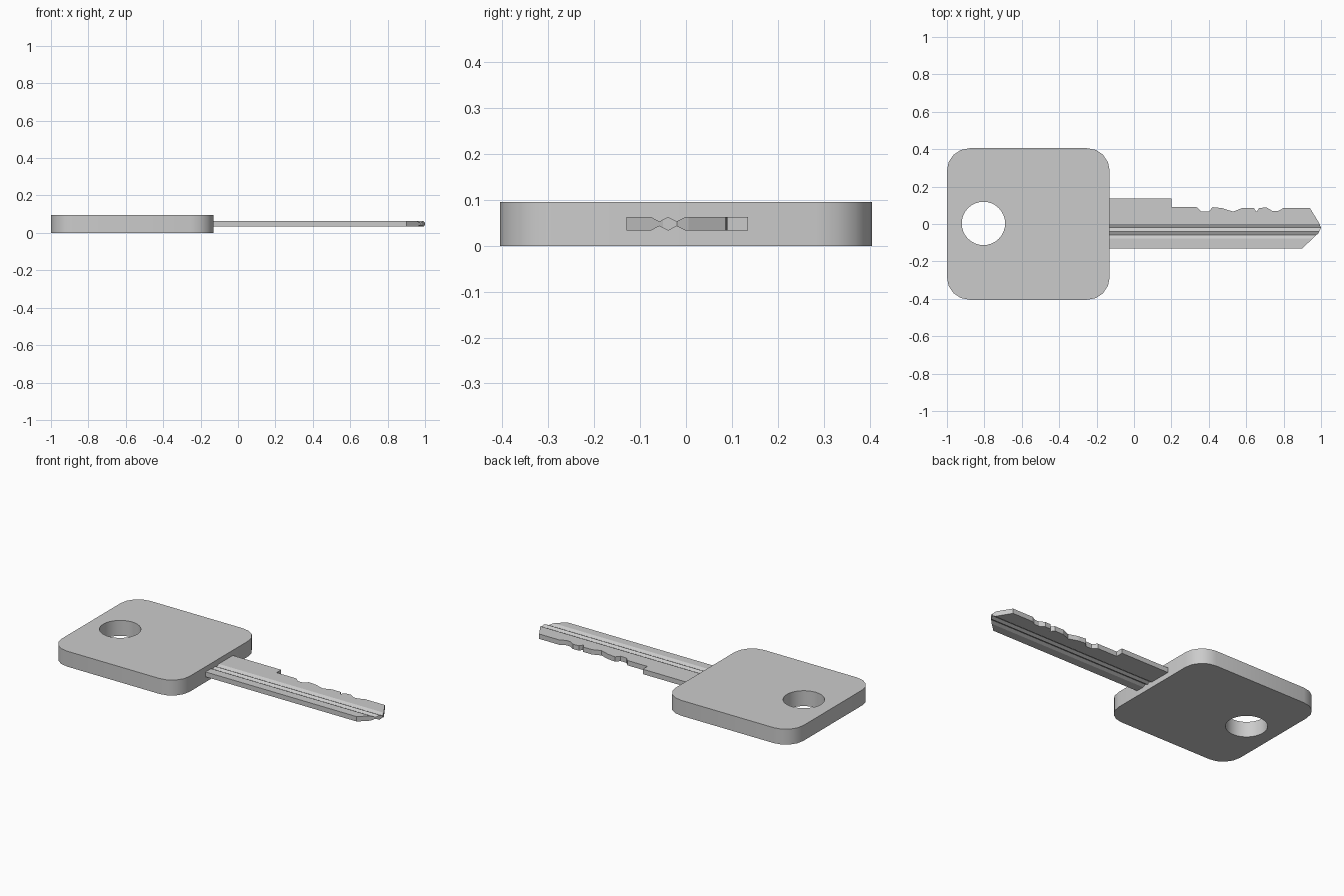
import bpy, bmesh, math
from mathutils import Vector

cube = bpy.data.objects.get("Cube")
if cube:
    bpy.data.objects.remove(cube, do_unlink=True)

steel = bpy.data.materials.new("grey metal")
steel.use_nodes = True
GREY = (0.6, 0.6, 0.6, 1)
steel.diffuse_color = GREY
steel.node_tree.nodes["Principled BSDF"].inputs["Base Color"].default_value = GREY


def prism(name, base, offset):
    """Extrude a closed outline of 3D points along an offset."""
    bm = bmesh.new()
    face = bm.faces.new([bm.verts.new(p) for p in base])
    grown = bmesh.ops.extrude_face_region(bm, geom=[face], use_keep_orig=True)
    moved = [v for v in grown["geom"] if isinstance(v, bmesh.types.BMVert)]
    bmesh.ops.translate(bm, verts=moved, vec=Vector(offset))
    bmesh.ops.recalc_face_normals(bm, faces=bm.faces)
    mesh = bpy.data.meshes.new(name)
    bm.to_mesh(mesh)
    bm.free()
    mesh.materials.append(steel)
    obj = bpy.data.objects.new(name, mesh)
    bpy.context.collection.objects.link(obj)
    return obj


def activate(obj):
    bpy.ops.object.select_all(action="DESELECT")
    obj.select_set(True)
    bpy.context.view_layer.objects.active = obj


def cut(target, cutter):
    mod = target.modifiers.new("cut", "BOOLEAN")
    mod.operation = "DIFFERENCE"
    mod.solver = "EXACT"
    mod.object = cutter
    activate(target)
    bpy.ops.object.modifier_apply(modifier=mod.name)
    bpy.data.objects.remove(cutter, do_unlink=True)


def arc(cx, cy, r, start, end, steps, z):
    angles = [math.radians(start + (end - start) * i / steps) for i in range(steps + 1)]
    return [(cx + r * math.cos(a), cy + r * math.sin(a), z) for a in angles]


# Bow: rounded square plate
R, HALF, X0, X1, THICK = 0.12, 0.405, -1.0, -0.13, 0.095
outline = []
for i, (sx, sy) in enumerate([(1, 1), (-1, 1), (-1, -1), (1, -1)]):
    cx = X1 - R if sx > 0 else X0 + R
    outline += arc(cx, sy * (HALF - R), R, 90 * i, 90 * i + 90, 4, 0)
bow = prism("bow", outline, (0, 0, THICK))

# Key ring hole
ring = arc(-0.805, 0.003, 0.116, 0, 360, 32, -0.1)[:-1]
cut(bow, prism("hole_cutter", ring, (0, 0, 0.4)))
activate(bow)
bpy.ops.object.shade_smooth_by_angle(angle=math.radians(30))

# Blade: shoulder, bitting cuts and pointed tip
LOW, HIGH = 0.033, 0.063
edge = [(-0.14, 0.135), (0.2, 0.135), (0.2, 0.09), (0.335, 0.09), (0.36, 0.066),
        (0.4, 0.066), (0.42, 0.09), (0.47, 0.085), (0.53, 0.066), (0.58, 0.086),
        (0.64, 0.086), (0.655, 0.064), (0.67, 0.086), (0.71, 0.088), (0.74, 0.069),
        (0.77, 0.069), (0.8, 0.086), (0.94, 0.086), (0.99, 0.005), (1, -0.02),
        (0.985, -0.05), (0.9, -0.13), (-0.14, -0.13)]
blade = prism("blade", [(x, y, LOW) for x, y in edge], (0, 0, HIGH - LOW))

# Paired V grooves along both faces
for surface, side in ((HIGH, 1), (LOW, -1)):
    for centre in (-0.058, -0.02):
        wide, depth, lift = 0.019, 0.01, 0.01
        spread = wide * (1 + lift / depth)
        vee = [(-0.2, centre, surface - side * depth),
               (-0.2, centre + spread, surface + side * lift),
               (-0.2, centre - spread, surface + side * lift)]
        cut(blade, prism("groove_cutter", vee, (1.4, 0, 0)))
